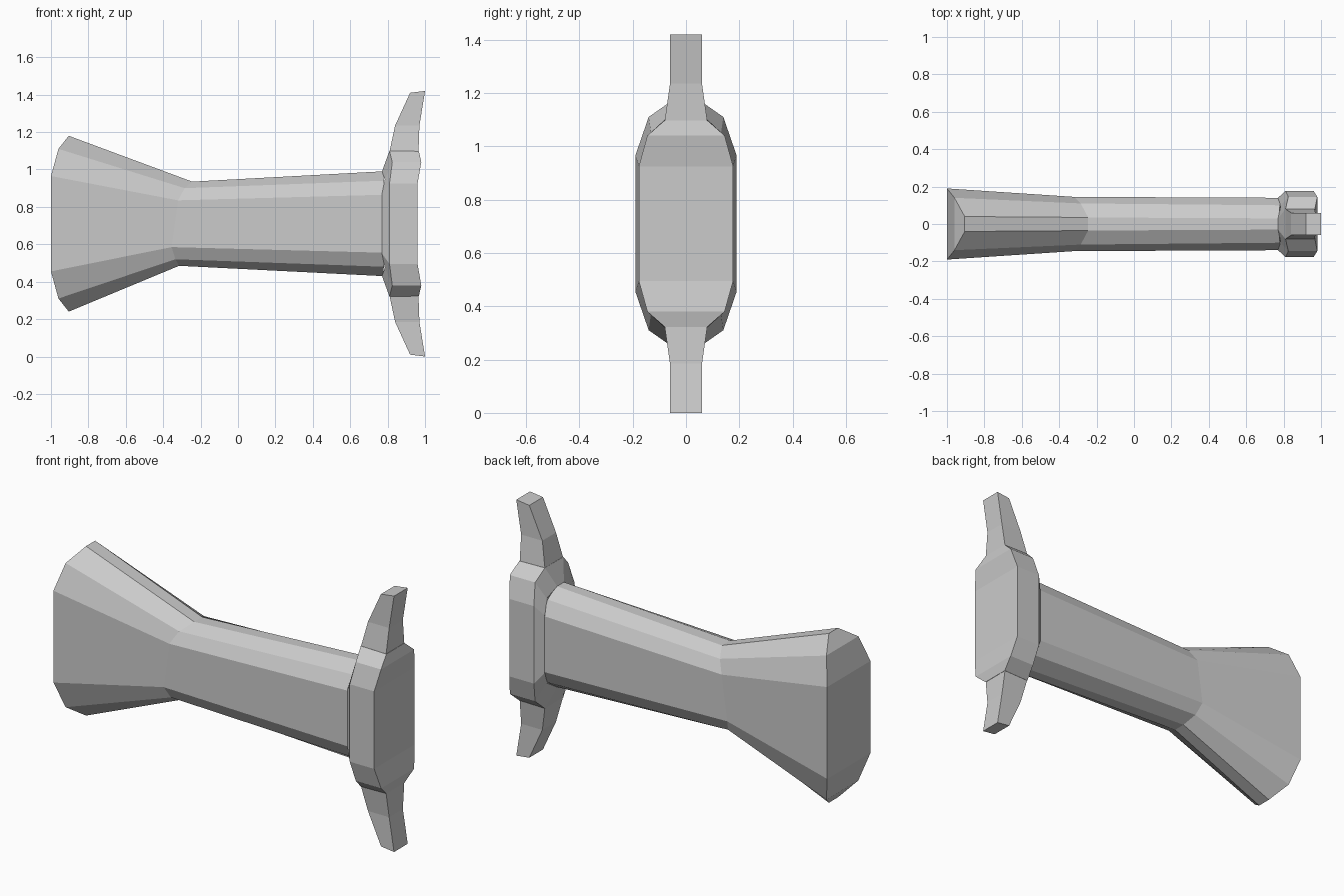
import bpy

cube = bpy.data.objects.get("Cube")
if cube:
    bpy.data.objects.remove(cube, do_unlink=True)

MID = 0.71  # height of the horizontal symmetry plane

grey = bpy.data.materials.new("plain grey")
grey.use_nodes = True
colour = (0.6, 0.6, 0.6, 1)
grey.diffuse_color = colour
grey.node_tree.nodes["Principled BSDF"].inputs["Base Color"].default_value = colour


def loft(name, rings):
    """Skin a list of equally sized closed rings, capping both ends."""
    n = len(rings[0])
    verts = [p for ring in rings for p in ring]
    faces = []
    for r in range(len(rings) - 1):
        for i in range(n):
            a, b = r * n + i, r * n + (i + 1) % n
            faces.append((a, b, b + n, a + n))
    # End caps as strips across the thickness, so each strip stays flat
    for base in (0, (len(rings) - 1) * n):
        for i in range(n // 2 - 1):
            faces.append((base + i, base + i + 1, base + n - 2 - i, base + n - 1 - i))
    mesh = bpy.data.meshes.new(name)
    mesh.from_pydata(verts, [], faces)
    mesh.materials.append(grey)
    obj = bpy.data.objects.new(name, mesh)
    bpy.context.collection.objects.link(obj)
    bpy.context.view_layer.objects.active = obj
    obj.select_set(True)
    bpy.ops.object.mode_set(mode='EDIT')
    bpy.ops.mesh.select_all(action='SELECT')
    bpy.ops.mesh.normals_make_consistent(inside=False)
    bpy.ops.object.mode_set(mode='OBJECT')
    obj.select_set(False)
    return obj


def ring(upper, lower_x=None):
    """Twelve-sided section from three upper (x, half width, height) points."""
    lower_x = lower_x or [p[0] for p in upper]
    side = [(x, y, MID + h) for x, y, h in upper]
    side += [(lx, y, MID - h) for lx, (x, y, h) in reversed(list(zip(lower_x, upper)))]
    return side + [(x, -y, z) for x, y, z in reversed(side)]


# Grip with flared, rounded end
loft("grip", [
    ring([(-0.905, 0.04, 0.47), (-0.96, 0.14, 0.4), (-1, 0.19, 0.255)]),
    ring([(-0.245, 0.035, 0.225), (-0.285, 0.11, 0.19), (-0.32, 0.145, 0.125)],
         [-0.315, -0.335, -0.355]),
    ring([(0.775, 0.03, 0.28), (0.78, 0.1, 0.23), (0.78, 0.14, 0.155)]),
])

# Guard block with bevelled collar and dished outer face
loft("guard", [
    ring([(0.77, 0.03, 0.28), (0.785, 0.1, 0.235), (0.77, 0.14, 0.16)]),
    ring([(0.81, 0.08, 0.39), (0.825, 0.145, 0.33), (0.81, 0.177, 0.215)]),
    ring([(0.967, 0.08, 0.387), (0.98, 0.145, 0.33), (0.96, 0.177, 0.215)]),
])


# Tapered prongs above and below the guard
def section(x0, x1, y, h0, h1, s):
    return [(x0, y, MID + s * h0), (x1, y, MID + s * h1),
            (x1, -y, MID + s * h1), (x0, -y, MID + s * h0)]


for name, s in (("upper_prong", 1), ("lower_prong", -1)):
    loft(name, [
        section(0.81, 0.965, 0.08, 0.385, 0.385, s),
        section(0.84, 0.97, 0.06, 0.525, 0.525, s),
        section(0.92, 1.0, 0.06, 0.7, 0.71, s),
    ])
